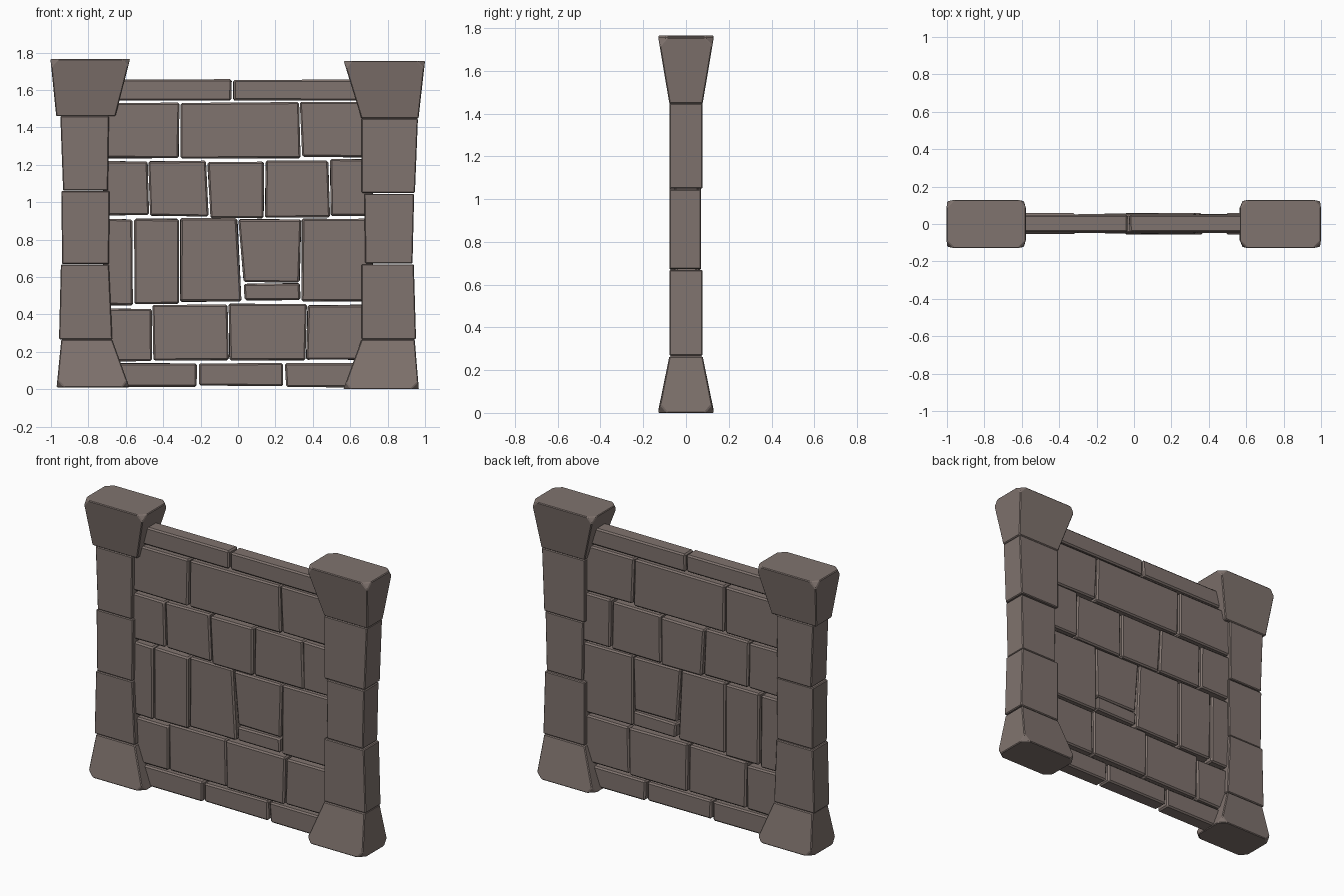
import bpy, bmesh, random

if "Cube" in bpy.data.objects:
    bpy.data.objects.remove(bpy.data.objects["Cube"])
random.seed(4)

stone = bpy.data.materials.new("grey_brown_stone")
stone.diffuse_color = (0.215, 0.172, 0.156, 1)
stone.use_nodes = True
stone.node_tree.nodes["Principled BSDF"].inputs["Base Color"].default_value = stone.diffuse_color


def block(name, z0, z1, bottom, top, y_bottom, y_top, bevel, jitter=0.0, chip=None):
    """Tapered stone: x ranges and y ranges at bottom and top, chamfered edges.
    chip = 'top' or 'bottom' knocks off the four corners of that end."""
    bm = bmesh.new()
    rings = []
    for z, (xa, xb), (ya, yb) in ((z0, bottom, y_bottom), (z1, top, y_top)):
        rings.append([bm.verts.new((x + random.uniform(-jitter, jitter), y,
                                    z + random.uniform(-jitter, jitter)))
                      for x, y in ((xa, ya), (xb, ya), (xb, yb), (xa, yb))])
    lo, hi = rings
    bm.faces.new(lo[::-1])
    bm.faces.new(hi)
    for i in range(4):
        j = (i + 1) % 4
        bm.faces.new((lo[i], lo[j], hi[j], hi[i]))
    if chip:
        bmesh.ops.bevel(bm, geom=hi if chip == 'top' else lo, offset=0.042,
                        segments=1, profile=0.5, affect='VERTICES')
    bmesh.ops.recalc_face_normals(bm, faces=bm.faces)
    mesh = bpy.data.meshes.new(name)
    bm.to_mesh(mesh)
    bm.free()
    mesh.materials.append(stone)
    ob = bpy.data.objects.new(name, mesh)
    bpy.context.collection.objects.link(ob)
    mod = ob.modifiers.new("chamfer", 'BEVEL')
    mod.width = bevel
    mod.segments = 1
    mod.limit_method = 'ANGLE'
    return ob


# Wall courses: (z bottom, z top, left bottom, right bottom, left top, right top)
E = 0.72  # stones run into the pillars
courses = {
    "foot_slab": [(.015, .14, -E, -.22, -E, -.22), (.018, .14, -.21, .24, -.21, .24),
                  (.01, .14, .255, E, .25, E)],
    "lower_stone": [(.15, .43, -E, -.46, -E, -.46), (.155, .45, -.45, -.05, -.455, -.058),
                    (.155, .457, -.045, .358, -.048, .366), (.16, .45, .366, E, .373, E)],
    "middle_stone": [(.45, .91, -E, -.562, -E, -.565), (.457, .91, -.552, -.318, -.557, -.315),
                     (.468, .912, -.31, .018, -.308, -.005), (.572, .91, .028, .33, .003, .336),
                     (.475, .566, .035, .335, .03, .332), (.47, .912, .338, E, .342, E)],
    "upper_stone": [(.93, 1.22, -E, -.477, -E, -.485), (.926, 1.22, -.47, -.158, -.48, -.17),
                    (.915, 1.215, -.148, .135, -.163, .14), (.92, 1.222, .143, .49, .15, .484),
                    (.925, 1.23, .495, E, .49, E)],
    "high_stone": [(1.235, 1.53, -E, -.318, -E, -.315), (1.235, 1.533, -.305, .334, -.305, .324),
                   (1.24, 1.535, .345, E, .332, E)],
    "coping_slab": [(1.545, 1.655, -E, -.035, -E, -.035), (1.545, 1.655, -.025, E, -.025, E)],
}
for name, stones in courses.items():
    slab = "slab" in name
    for n, (z0, z1, a, b, c, d) in enumerate(stones, 1):
        wide = 0.0 if slab else random.uniform(0.0, 0.012)
        y = (-0.044 - wide, 0.048 + wide)
        block(f"{name}_{n}", z0, z1, (a, b), (c, d), y, y, 0.009, jitter=0.003)

# Pillars: flared base, three shaft stones and flared cap
SHAFT, FLARE = (-.078, .078), (-.13, .13)
pillars = {
    "left": [(.01, .265, -.97, -.58, -.945, -.672), (.267, .667, -.957, -.672, -.947, -.69),
             (.669, 1.06, -.94, -.69, -.945, -.686), (1.062, 1.46, -.935, -.695, -.95, -.69),
             (1.46, 1.766, -.972, -.655, -1.003, -.577)],
    "right": [(.0, .265, .563, .967, .66, .945), (.267, .668, .66, .952, .66, .94),
              (.672, 1.045, .68, .933, .675, .942), (1.05, 1.447, .66, .946, .66, .962),
              (1.447, 1.756, .66, .965, .565, 1.0)],
}
parts = ("pillar_base", "shaft_low", "shaft_middle", "shaft_high", "pillar_cap")
for side, stones in pillars.items():
    for part, (z0, z1, a, b, c, d) in zip(parts, stones):
        base, cap = part == "pillar_base", part == "pillar_cap"
        y0 = FLARE if base else SHAFT
        y1 = FLARE if cap else SHAFT
        if part == "shaft_middle":
            y0 = y1 = (-.077, .071)
        block(f"{side}_{part}", z0, z1, (a, b), (c, d), y0, y1, 0.005,
              chip='bottom' if base else 'top' if cap else None)
